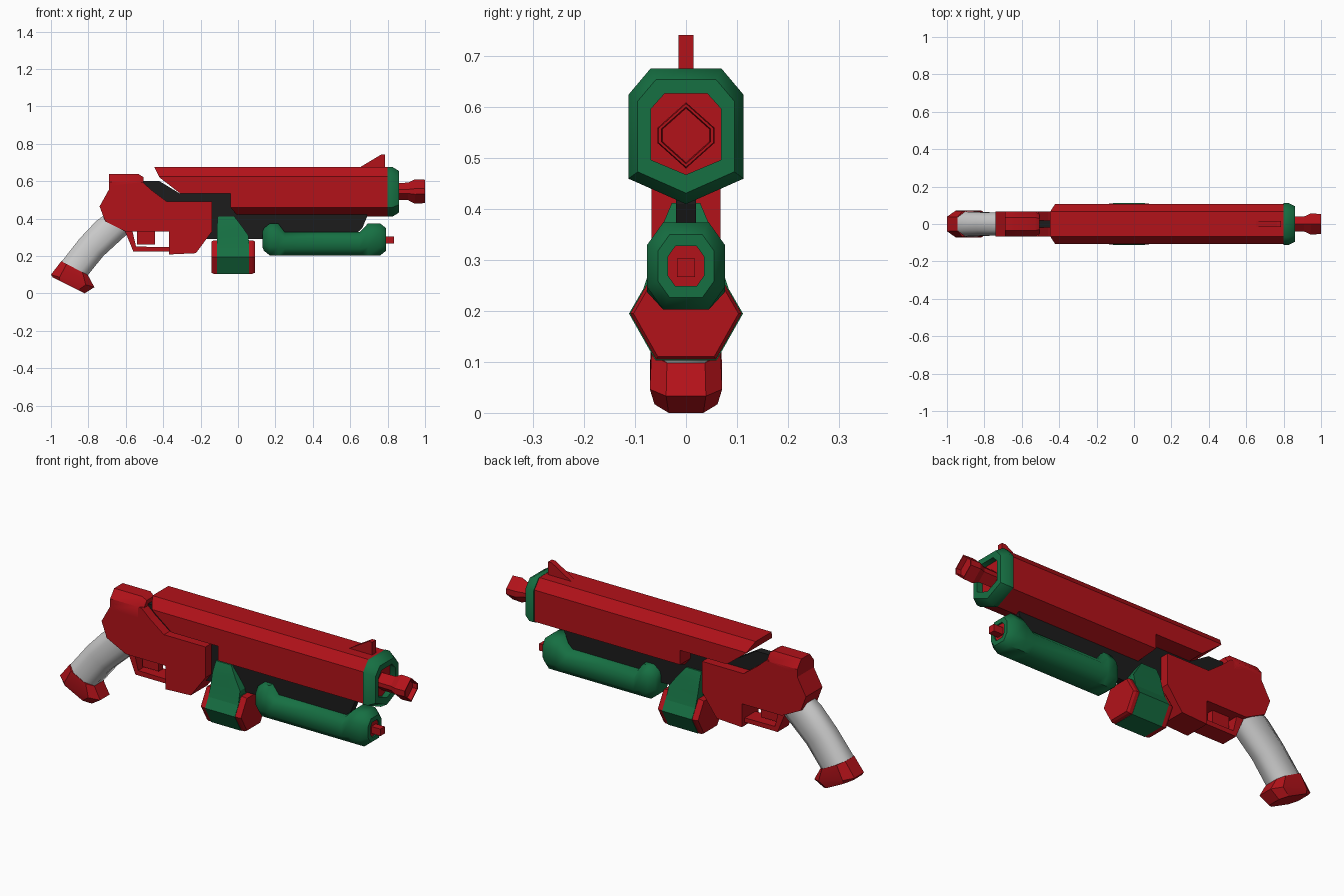
import bpy, bmesh, math

if "Cube" in bpy.data.objects:
    bpy.data.objects.remove(bpy.data.objects["Cube"])


def material(name, rgb):
    m = bpy.data.materials.new(name)
    m.diffuse_color = (*rgb, 1)
    m.use_nodes = True
    m.node_tree.nodes["Principled BSDF"].inputs["Base Color"].default_value = m.diffuse_color
    return m


RED = material("red", (0.45, 0.006, 0.01))
GREEN = material("green", (0.008, 0.16, 0.055))
BLACK = material("black", (0.012, 0.012, 0.012))


def loft(name, rings, mat=None, smooth=None, closed=False):
    """Skin matching rings of 3D points; cap the ends unless closed on itself."""
    bm = bmesh.new()
    vs = [[bm.verts.new(p) for p in r] for r in rings]
    n = len(vs[0])
    pairs = list(zip(vs, vs[1:]))
    if closed:
        pairs.append((vs[-1], vs[0]))
    else:
        bm.faces.new(vs[0])
        bm.faces.new(vs[-1])
    for a, b in pairs:
        for i in range(n):
            j = (i + 1) % n
            bm.faces.new((a[i], a[j], b[j], b[i]))
    bmesh.ops.recalc_face_normals(bm, faces=bm.faces)
    me = bpy.data.meshes.new(name)
    bm.to_mesh(me)
    bm.free()
    ob = bpy.data.objects.new(name, me)
    bpy.context.collection.objects.link(ob)
    if mat:
        me.materials.append(mat)
    if smooth:
        for p in me.polygons:
            p.use_smooth = True
        me.set_sharp_from_angle(angle=math.radians(smooth))
    return ob


def prism(name, pts, hw, mat=None):
    """Side profile (x, z) extruded to both sides of y = 0."""
    return loft(name, [[(x, y, z) for x, z in pts] for y in (-hw, hw)], mat)


def section(x, half, scale=1.0, zc=0.0):
    """Mirror a half outline (y, z) about y = 0, scaled about height zc."""
    pts = list(half) + [(-y, z) for y, z in reversed(half) if y > 0]
    return [(x, y * scale, zc + (z - zc) * scale) for y, z in pts]


def octagon(y, z0, z1, cy, cz):
    return [(y - cy, z1), (y, z1 - cz), (y, z0 + cz), (y - cy, z0)]


# Barrel shroud with its rear underside cut away
shroud = [(0.066, 0.675), (0.106, 0.625), (0.106, 0.46), (0, 0.412)]
body = loft("barrel_shroud", [section(-0.46, shroud), section(0.81, shroud)], RED)
cutter = prism("shroud_cutter", [(-0.6, 0.72), (-0.46, 0.72), (-0.448, 0.675), (-0.42, 0.62),
                                 (-0.31, 0.535), (-0.04, 0.535), (-0.04, 0.46), (0.01, 0.40),
                                 (0.01, 0.3), (-0.6, 0.3)], 0.3)
cutter.hide_render = True
mod = body.modifiers.new("cut", 'BOOLEAN')
mod.object, mod.operation, mod.solver = cutter, 'DIFFERENCE', 'EXACT'
bpy.context.view_layer.objects.active = body
bpy.ops.object.modifier_apply(modifier="cut")
bpy.data.objects.remove(cutter)

# Green collar around the barrel mouth, with a recessed red plate
collar = [(0.07, 0.676), (0.113, 0.625), (0.113, 0.46), (0, 0.41)]
inner = [(0.042, 0.627), (0.069, 0.597), (0.069, 0.497), (0, 0.468)]
loft("barrel_collar", [section(0.80, collar), section(0.825, collar),
                       section(0.86, collar, 0.84, 0.545), section(0.86, inner),
                       section(0.80, inner)], GREEN, 50, closed=True)
loft("mouth_plate", [section(0.80, inner), section(0.83, inner)], RED)

# Muzzle: flared hexagonal nozzle with a hollow tip
nozzle = [(0, 0.61), (0.056, 0.56), (0.056, 0.53), (0, 0.48)]
loft("muzzle", [section(x, nozzle, s, 0.545) for x, s in
                ((0.82, 0.70), (0.91, 0.72), (0.945, 1.0), (1.0, 0.96),
                 (1.0, 0.86), (0.975, 0.82))], RED)

# Front sight
prism("front_sight", [(0.645, 0.67), (0.765, 0.742), (0.785, 0.742), (0.785, 0.67)], 0.015, RED)

# Black inner frame running under the barrel
prism("inner_frame", [(-0.56, 0.60), (-0.42, 0.60), (-0.31, 0.533), (-0.04, 0.533), (0.0, 0.45),
                      (0.69, 0.45), (0.69, 0.41), (0.665, 0.35), (0.60, 0.29),
                      (-0.18, 0.29), (-0.3, 0.35), (-0.56, 0.45)], 0.02, BLACK)

# Receiver with chamfered hump on top
prism("receiver", [(-0.69, 0.575), (-0.51, 0.595), (-0.46, 0.55), (-0.38, 0.49), (-0.14, 0.49),
                   (-0.14, 0.33), (-0.225, 0.215), (-0.37, 0.208), (-0.37, 0.33), (-0.60, 0.33),
                   (-0.71, 0.385), (-0.74, 0.465), (-0.69, 0.555)], 0.068, RED)
hump = [(0.035, 0.637), (0.068, 0.595), (0.068, 0.54), (0.03, 0.52)]
loft("receiver_hump", [section(-0.69, hump), section(-0.53, hump),
                       section(-0.505, hump, 0.85, 0.53)], RED, 35)

# Trigger and guard
prism("trigger", [(-0.54, 0.34), (-0.445, 0.34), (-0.445, 0.262), (-0.54, 0.262)], 0.018, RED)
prism("trigger_guard", [(-0.605, 0.335), (-0.56, 0.225), (-0.365, 0.225), (-0.365, 0.248),
                        (-0.545, 0.25), (-0.565, 0.335)], 0.045, RED)


# Grip and its red butt, lofted between back and front edges
def grip_ring(back, front, hw, c=0.28):
    outline = [(c, -1), (1 - c, -1), (1, -0.55), (1, 0.55), (1 - c, 1), (c, 1), (0, 0.55), (0, -0.55)]
    return [(back[0] + t * (front[0] - back[0]), w * hw, back[1] + t * (front[1] - back[1]))
            for t, w in outline]


loft("grip", [grip_ring((-0.70, 0.43), (-0.56, 0.355), 0.06),
              grip_ring((-0.76, 0.385), (-0.60, 0.31), 0.062),
              grip_ring((-0.845, 0.295), (-0.72, 0.20), 0.062),
              grip_ring((-0.945, 0.168), (-0.805, 0.095), 0.066)], None, 60)
loft("grip_butt", [grip_ring((-0.945, 0.172), (-0.803, 0.098), 0.068, 0.2),
                   grip_ring((-1.0, 0.10), (-0.768, 0.033), 0.071, 0.2),
                   grip_ring((-0.99, 0.085), (-0.82, 0.0), 0.062, 0.2)], RED, 30)

# Lower tank: octagonal tube with a flattened saddle on top
full = octagon(0.077, 0.203, 0.374, 0.032, 0.045)
saddle = octagon(0.077, 0.203, 0.327, 0.032, 0.035)
tank = [(0.13, full, 0.45), (0.138, full, 0.70), (0.17, full, 1), (0.215, full, 1),
        (0.25, saddle, 1), (0.65, saddle, 1), (0.695, full, 1), (0.76, full, 1),
        (0.79, full, 0.72), (0.79, full, 0.46), (0.775, full, 0.46)]
loft("lower_tank", [section(x, h, s, 0.288) for x, h, s in tank], GREEN, 50)
loft("tank_plug", [section(x, full, 0.46, 0.288) for x in (0.76, 0.782)], RED)
prism("tank_valve", [(0.77, 0.267), (0.835, 0.267), (0.835, 0.303), (0.77, 0.303)], 0.018, RED)

# Hexagonal drum with red end caps
hexagon = [(0.06, 0.285), (0.112, 0.195), (0.06, 0.103)]
loft("drum", [section(x, hexagon) for x in (-0.112, 0.06)], GREEN)
for side, x0, x1, x2 in (("rear", -0.112, -0.13, -0.142), ("front", 0.06, 0.078, 0.09)):
    loft("drum_cap_" + side, [section(x0, hexagon, 0.98, 0.195), section(x1, hexagon, 0.98, 0.195),
                              section(x2, hexagon, 0.92, 0.195)], RED)

# Tapered neck joining drum to frame
loft("drum_neck", [[(a, -w, z), (b, -w, z), (b, w, z), (a, w, z)] for a, b, w, z in
                   ((-0.112, 0.06, 0.085, 0.24), (-0.112, 0.055, 0.062, 0.31),
                    (-0.112, 0.02, 0.05, 0.36), (-0.108, -0.02, 0.028, 0.412))], GREEN, 30)
